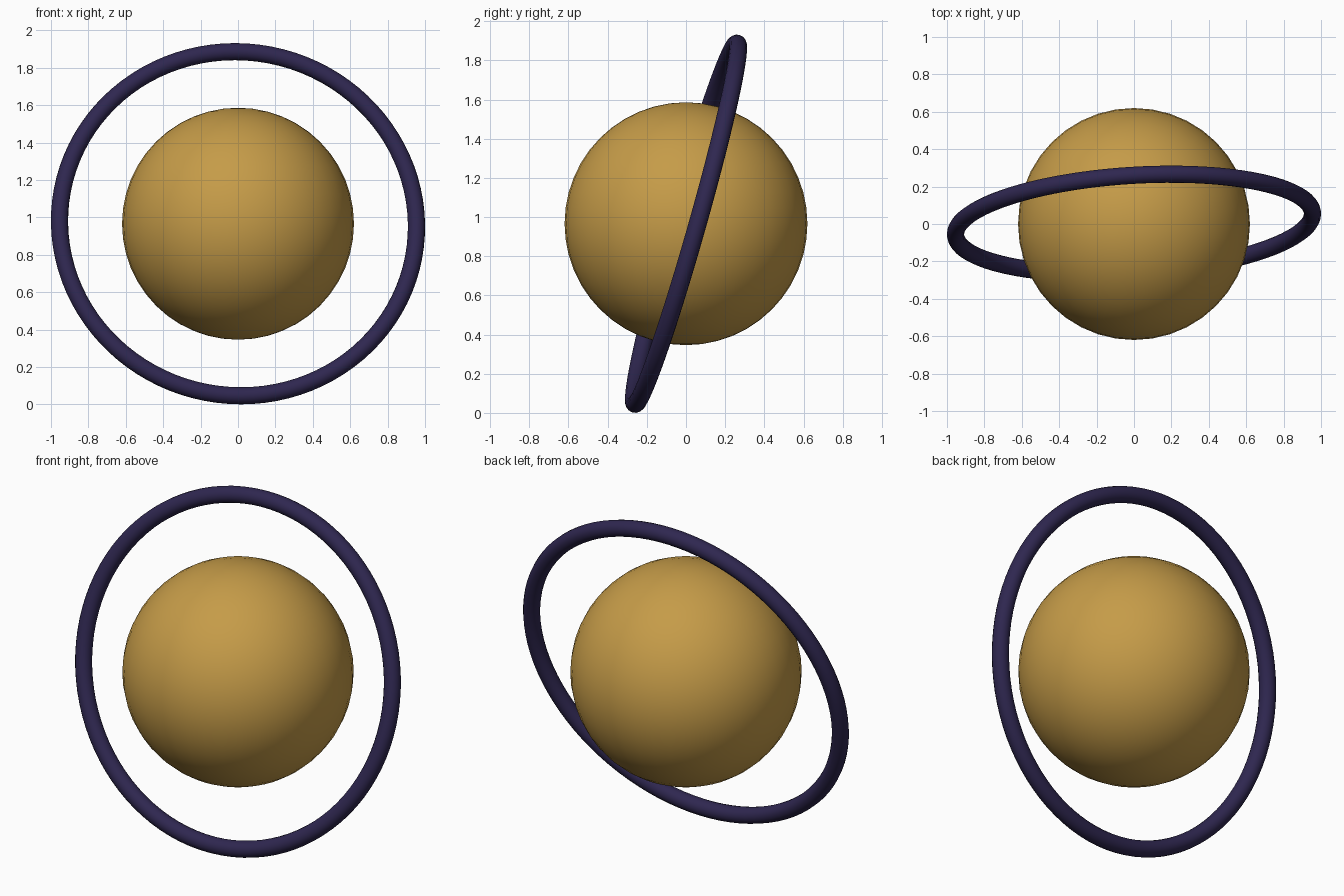
import bpy
from mathutils import Vector

if "Cube" in bpy.data.objects:
    bpy.data.objects.remove(bpy.data.objects["Cube"])

CENTRE = Vector((0, 0, 0.966))


def finish(name, colour):
    """Name, smooth and colour the active object."""
    obj = bpy.context.object
    obj.name = name
    bpy.ops.object.shade_smooth()
    mat = bpy.data.materials.new(name + "_colour")
    mat.diffuse_color = (*colour, 1)
    mat.use_nodes = True
    mat.node_tree.nodes["Principled BSDF"].inputs["Base Color"].default_value = mat.diffuse_color
    obj.data.materials.append(mat)
    return obj


# Planet ball
bpy.ops.mesh.primitive_uv_sphere_add(segments=40, ring_count=24, radius=0.62, location=CENTRE)
finish("planet", (0.56, 0.33, 0.065))

# Thin tilted ring around the planet
bpy.ops.mesh.primitive_torus_add(major_radius=0.956, minor_radius=0.046,
                                 major_segments=96, minor_segments=16, location=CENTRE)
ring = finish("ring", (0.028, 0.02, 0.08))
axis = Vector((-0.06, 0.96, -0.272)).normalized()
ring.rotation_euler = axis.to_track_quat('Z', 'Y').to_euler()
